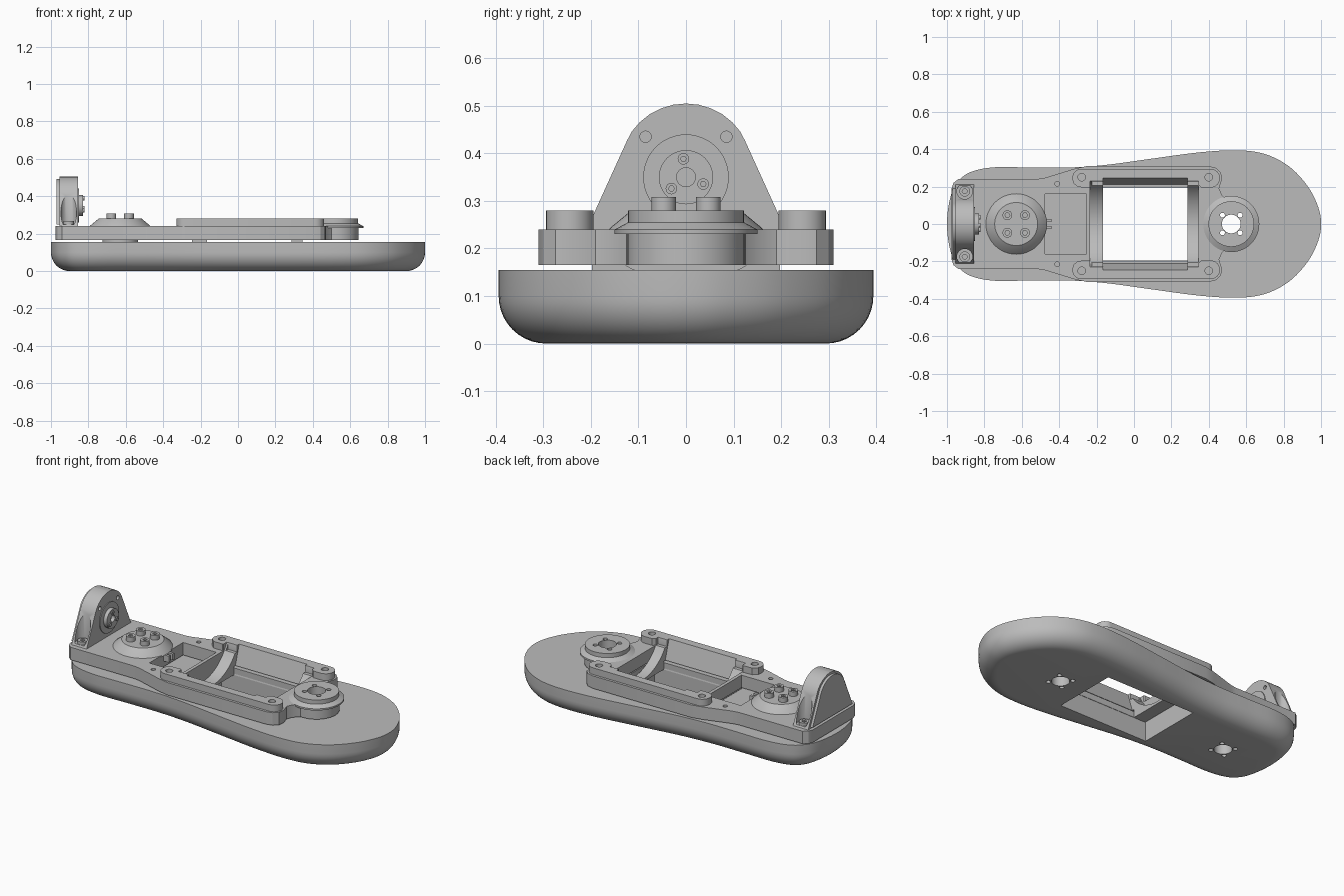
import bpy, bmesh
from math import pi, cos, sin, radians
from mathutils import Vector

cube = bpy.data.objects.get("Cube")
if cube:
    bpy.data.objects.remove(cube, do_unlink=True)

grey = bpy.data.materials.new("plain grey")
grey.use_nodes = True
COLOUR = (0.5, 0.5, 0.5, 1)
grey.diffuse_color = COLOUR
grey.node_tree.nodes["Principled BSDF"].inputs["Base Color"].default_value = COLOUR


def loft(name, rings):
    """Closed solid through matching rings of points."""
    bm = bmesh.new()
    loops = [[bm.verts.new(p) for p in ring] for ring in rings]
    n = len(loops[0])
    for a, b in zip(loops, loops[1:]):
        for i in range(n):
            j = (i + 1) % n
            bm.faces.new((a[i], a[j], b[j], b[i]))
    bm.faces.new(loops[0][::-1])
    bm.faces.new(loops[-1])
    bmesh.ops.recalc_face_normals(bm, faces=bm.faces)
    mesh = bpy.data.meshes.new(name)
    bm.to_mesh(mesh)
    bm.free()
    mesh.materials.append(grey)
    obj = bpy.data.objects.new(name, mesh)
    bpy.context.collection.objects.link(obj)
    return obj


def prism(name, pts, lo, hi, axis="z"):
    """Extrude an outline: (x, y) along z, or (y, z) along x."""
    place = (lambda p, h: (p[0], p[1], h)) if axis == "z" else (lambda p, h: (h, p[0], p[1]))
    return loft(name, [[place(p, h) for p in pts] for h in (lo, hi)])


def circle(cx, cy, r, n=32):
    return [(cx + r * cos(2 * pi * i / n), cy + r * sin(2 * pi * i / n)) for i in range(n)]


def rect(x0, x1, y0, y1):
    return [(x0, y0), (x1, y0), (x1, y1), (x0, y1)]


def mirrored(half):
    """Close a half outline by mirroring its second coordinate."""
    return half + [(x, -y) for x, y in reversed(half) if abs(y) > 1e-6]


def cut(obj, *cutters):
    for c in cutters:
        mod = obj.modifiers.new("cut", "BOOLEAN")
        mod.operation, mod.solver, mod.object = "DIFFERENCE", "EXACT", c
        bpy.context.view_layer.objects.active = obj
        bpy.ops.object.modifier_apply(modifier=mod.name)


def smooth_loop(pts, steps=6):
    """Catmull-Rom curve through a closed loop of points."""
    out, n = [], len(pts)
    for i in range(n):
        a, b, c, d = (Vector(pts[(i + k) % n]) for k in (-1, 0, 1, 2))
        for s in range(steps):
            t = s / steps
            out.append(0.5 * (2 * b + (c - a) * t + (2 * a - 5 * b + 4 * c - d) * t * t
                              + (3 * b - a - 3 * c + d) * t ** 3))
    return out


def inset(pts, d):
    """Move a clockwise loop inward by d."""
    out = []
    for i, p in enumerate(pts):
        t = (pts[(i + 1) % len(pts)] - pts[i - 1]).normalized()
        out.append(p + Vector((t.y, -t.x)) * d)
    return out


HEEL, TOE = -0.63, 0.52
cutters = []


def cutter(*args, **kw):
    c = prism("cutter", *args, **kw)
    c.hide_render = True
    cutters.append(c)
    return c


# Shared cutters: motor trough, open well, hub holes
trough = cutter(circle(0, 0.38, 0.25, 64), -0.235, 0.345, axis="x")
well = cutter([(-0.185, 0.08), (0.185, 0.08), (0.25, 0.29), (-0.25, 0.29)], -0.165, 0.285, axis="x")
pocket = cutter(rect(-0.475, -0.255, -0.16, 0.16), 0.1, 0.26)


def hub_holes(x, lo, hi):
    spots = [cutter(circle(x, 0, 0.05), lo, hi)]
    for a in (-1, 1):
        for b in (-1, 1):
            spots.append(cutter(circle(x + a * 0.047, b * 0.047, 0.013, 16), lo, hi))
    return spots


toe_holes = hub_holes(TOE, -0.1, 0.4)
heel_holes = hub_holes(HEEL, -0.1, 0.2)

# Sole with rounded lower edge
half = [(-1, 0), (-0.985, 0.13), (-0.95, 0.215), (-0.88, 0.275), (-0.75, 0.303), (-0.55, 0.302),
        (-0.35, 0.302), (-0.15, 0.316), (0.1, 0.35), (0.35, 0.383), (0.55, 0.394), (0.7, 0.374),
        (0.83, 0.307), (0.93, 0.2), (0.985, 0.09), (1, 0)]
outline = smooth_loop(mirrored(half))
rings = [[(p.x, p.y, 0.1 * (1 - sin(a))) for p in inset(outline, 0.1 * (1 - cos(a)))]
         for a in (pi / 2 * (1 - i / 10) for i in range(11))]
rings.append([(p.x, p.y, 0.155) for p in outline])
sole = loft("sole", rings)
cut(sole, cutter(rect(-0.25, 0.35, -0.2, 0.2), -0.1, 0.3), *toe_holes, *heel_holes)

# Upper frame plate
half = [(-0.975, 0.19), (-0.965, 0.22), (-0.94, 0.24), (-0.52, 0.24), (-0.48, 0.246), (-0.32, 0.295),
        (-0.25, 0.31), (0.4, 0.31), (0.44, 0.3), (0.465, 0.275), (0.47, 0.24), (0.455, 0.19),
        (0.47, 0.155), (0.5, 0.125)]
half += [(TOE + 0.124 * cos(radians(a)), 0.124 * sin(radians(a))) for a in range(90, -1, -10)]
frame = prism("frame_plate", mirrored(half), 0.165, 0.24)
pins = [cutter(circle(-0.41, s * 0.215, 0.013, 16), 0.1, 0.3) for s in (-1, 1)]
cut(frame, pocket, trough, well, *pins, *toe_holes)

# Cradle below the frame, set into the sole
cradle = prism("motor_cradle", rect(-0.245, 0.345, -0.198, 0.198), 0.115, 0.168)
cut(cradle, trough, well)

# Raised side rails with bolt pads
for side, s in (("left", 1), ("right", -1)):
    pts = []
    for cx, cy, a0 in ((-0.28, 0.245, 180), (0.41, 0.245, 90), (0.41, 0.245, 0)):
        pts += [(cx + 0.05 * cos(radians(a0 - k)), s * (cy + 0.05 * sin(radians(a0 - k))))
                for k in range(0, 91, 15)]
    pts += [(0.36, s * 0.195), (0.345, s * 0.21), (0.345, s * 0.228), (-0.225, s * 0.228),
            (-0.225, s * 0.21), (-0.24, s * 0.195), (-0.3, s * 0.197), (-0.325, s * 0.22)]
    rail = prism(side + "_rail", pts, 0.235, 0.28)
    holes = [cutter(circle(x, s * 0.25, 0.02, 20), 0.255, 0.3) for x in (-0.28, 0.4)]
    cut(rail, trough, well, *holes)

# Toe hub
toe = loft("toe_hub", [[(x, y, z) for x, y in circle(TOE, 0, r, 48)]
                       for r, z in ((0.15, 0.23), (0.15, 0.24), (0.122, 0.255), (0.122, 0.28))])
cut(toe, cutter(rect(0.2, 0.36, -0.3, 0.3), 0.1, 0.4), *toe_holes)

# Heel hub, spacer and socket screws
loft("heel_hub", [[(x, y, z) for x, y in circle(HEEL, 0, r, 48)]
                  for r, z in ((0.165, 0.235), (0.16, 0.243), (0.115, 0.28))])
prism("heel_spacer", circle(HEEL, 0, 0.095), 0.15, 0.17)


def socket_screw(name, cx, cy, r, lo, hi, axis="z"):
    screw = prism(name, circle(cx, cy, r, 24), lo, hi, axis)
    cut(screw, cutter(circle(cx, cy, r * 0.5, 6), hi - 0.015, hi + 0.01, axis=axis))


for a in (-1, 1):
    for b in (-1, 1):
        socket_screw("heel_screw", HEEL + a * 0.047, b * 0.047, 0.026, 0.275, 0.308)

# Cable tab at the pocket edge
for s in (-1, 1):
    prism("cable_tab", rect(-0.48, -0.44, s * 0.018 - 0.008, s * 0.018 + 0.008), 0.2, 0.238)

# Ankle bracket: tapered arch with vertical bolt wells
arch = [(0.215, 0.23), (0.2, 0.26), (0.125, 0.425)]
arch += [(0.14 * cos(radians(a)), 0.365 + 0.14 * sin(radians(a))) for a in range(35, 91, 11)]
arch = arch + [(-y, z) for y, z in reversed(arch)]
bracket = prism("ankle_bracket", arch, -0.955, -0.855, axis="x")
wells = [cutter(circle(-0.905, s * 0.175, 0.042), 0.25, 0.6) for s in (-1, 1)]
studs = [cutter(circle(s * 0.085, 0.435, 0.012, 16), -0.88, -0.8, axis="x") for s in (-1, 1)]
cut(bracket, *wells, *studs)
for s in (-1, 1):
    socket_screw("bracket_bolt", -0.905, s * 0.175, 0.028, 0.24, 0.268)
prism("bracket_back_plate", [(y * 0.88, 0.25 + (z - 0.23) * 0.88) for y, z in arch],
      -0.97, -0.95, axis="x")

# Ankle hub on the inner face of the bracket
prism("ankle_ring", circle(0, 0.35, 0.09, 48), -0.86, -0.85, axis="x")
hub = prism("ankle_hub", circle(0, 0.35, 0.057, 48), -0.86, -0.828, axis="x")
cut(hub, cutter(circle(0, 0.35, 0.02, 24), -0.85, -0.8, axis="x"))
for a in (98, 218, 338):
    socket_screw("ankle_hub_screw", 0.039 * cos(radians(a)), 0.35 + 0.039 * sin(radians(a)),
                 0.012, -0.84, -0.822, axis="x")

# Remove cutters and smooth the curved faces
for c in cutters:
    bpy.data.objects.remove(c, do_unlink=True)
bpy.ops.object.select_all(action="DESELECT")
for obj in bpy.context.collection.objects:
    if obj.type == "MESH":
        obj.select_set(True)
        bpy.context.view_layer.objects.active = obj
bpy.ops.object.shade_smooth_by_angle(angle=radians(30))
